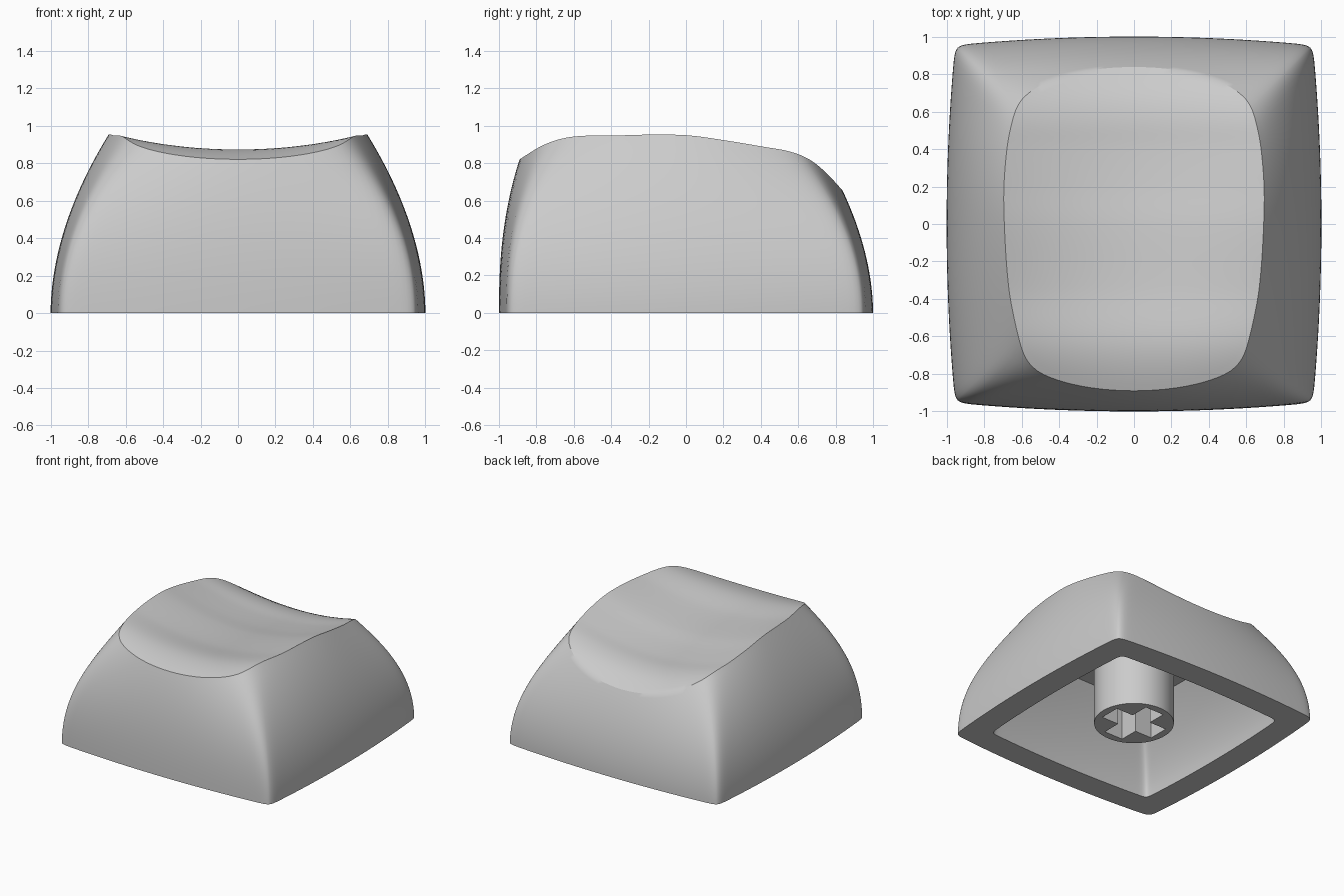
import bpy, bmesh, math

if "Cube" in bpy.data.objects:
    bpy.data.objects.remove(bpy.data.objects["Cube"], do_unlink=True)

grey = bpy.data.materials.new("plain grey")
grey.use_nodes = True
grey.diffuse_color = (0.6, 0.6, 0.6, 1)
grey.node_tree.nodes["Principled BSDF"].inputs["Base Color"].default_value = grey.diffuse_color


def smooth_curve(pts):
    """Return a smooth function through (t, value) points."""
    last = len(pts) - 1

    def slope(i):
        a, b = pts[max(i - 1, 0)], pts[min(i + 1, last)]
        return (b[1] - a[1]) / (b[0] - a[0])

    def value(t):
        t = min(max(t, pts[0][0]), pts[-1][0])
        i = 0
        while i < last - 1 and t > pts[i + 1][0]:
            i += 1
        (t0, v0), (t1, v1) = pts[i], pts[i + 1]
        d = t1 - t0
        s = (t - t0) / d
        m0, m1 = slope(i) * d, slope(i + 1) * d
        rise = v1 - v0
        return v0 + s * (m0 + s * (3 * rise - 2 * m0 - m1 + s * (m0 + m1 - 2 * rise)))
    return value


def bisect(below, lo, hi):
    for _ in range(32):
        mid = (lo + hi) / 2
        if below(mid):
            lo = mid
        else:
            hi = mid
    return (lo + hi) / 2


# Dish centre line from front to back; it also rises to the sides
dish_line = smooth_curve([(-1, .75), (-.89, .82), (-.65, .872), (-.35, .842), (0, .818), (.2, .792),
                          (.4, .773), (.57, .764), (.7, .73), (.85, .645), (1, .54)])


def dish(x, y):
    return dish_line(y) + (.275 + .03 * y - .2 * y * y) * x * x


def section(angle, sx, sy, bow, sharp):
    """Point on a bowed, round-cornered rectangle in the given direction."""
    c, s = math.cos(angle), math.sin(angle)

    def inside(r):
        u, v = abs(r * c / sx), abs(r * s / sy)
        return (u + bow * v * v) ** sharp + (v + bow * u * u) ** sharp < 1
    r = bisect(inside, 0, 1.5)
    return r * c, r * s


def outer(angle, z):
    side = 1 - .34 * z ** 1.9
    if math.sin(angle) > 0:
        depth, extra = 1 - .365 * z ** 1.9, .165
    else:
        depth, extra = 1 - .177 * z ** 2.4, .14
    h = z / .9
    return section(angle, side, depth, .05 + extra * h ** 3, 45 - 29 * min(h, 1))


def inner(angle, z):
    w = .79 - .28 * (z / CEILING) ** 1.6
    return section(angle, w, w, .04, 50)


# Directions, packed closely round the four corners
angles = []
for quarter in range(4):
    for i in range(40):
        s = i / 20 - 1
        angles.append(math.pi / 4 * (2 * quarter + 1 + math.copysign(abs(s) ** 1.7, s)))

rim = [bisect(lambda z: z < dish(*outer(a, z)), .3, 1.04) for a in angles]
WALL, DISH, CEILING = 24, 24, .6

# Rings run from the cavity ceiling, down, round the base, up and over the dish
rings = []
for k in range(13):
    z = CEILING * (1 - k / 12)
    rings.append([(*inner(a, z), z) for a in angles])
for k in range(WALL + 1):
    rings.append([(*outer(a, top * k / WALL), top * k / WALL) for a, top in zip(angles, rim)])
edge = rings[-1]
for k in range(1, DISH):
    f = 1 - k / DISH
    rings.append([(x * f, y * f, dish(x * f, y * f)) for x, y, _ in edge])

bm = bmesh.new()
loops = [[bm.verts.new(p) for p in ring] for ring in rings]
n = len(angles)
for lower, upper in zip(loops, loops[1:]):
    for i in range(n):
        j = (i + 1) % n
        bm.faces.new((lower[i], lower[j], upper[j], upper[i]))
centre = bm.verts.new((0, 0, dish(0, 0)))
for i in range(n):
    bm.faces.new((loops[-1][i], loops[-1][(i + 1) % n], centre))
bm.faces.new(loops[0])
bmesh.ops.recalc_face_normals(bm, faces=bm.faces)
mesh = bpy.data.meshes.new("cap_shell")
bm.to_mesh(mesh)
bm.free()
shell = bpy.data.objects.new("cap_shell", mesh)
bpy.context.collection.objects.link(shell)

# Mounting stem with a cross-shaped socket
bpy.ops.mesh.primitive_cylinder_add(vertices=64, radius=.3, depth=.59, location=(0, 0, .325))
stem = bpy.context.object
stem.name = "mounting_stem"
cutters = []
for size in ((.48, .17, .8), (.17, .48, .8)):
    bpy.ops.mesh.primitive_cube_add(size=1, location=(0, 0, .05))
    cutter = bpy.context.object
    cutter.name = "socket_cutter"
    cutter.scale = size
    cutter.hide_render = True
    cutters.append(cutter)
    cut = stem.modifiers.new("socket", "BOOLEAN")
    cut.operation = "DIFFERENCE"
    cut.solver = "EXACT"
    cut.object = cutter

bpy.ops.object.select_all(action="DESELECT")
stem.select_set(True)
bpy.context.view_layer.objects.active = stem
bpy.ops.object.convert(target="MESH")
for cutter in cutters:
    bpy.data.objects.remove(cutter, do_unlink=True)

# Material and shading
for ob in (shell, stem):
    ob.data.materials.clear()
    ob.data.materials.append(grey)
    bpy.ops.object.select_all(action="DESELECT")
    ob.select_set(True)
    bpy.context.view_layer.objects.active = ob
    bpy.ops.object.shade_smooth_by_angle(angle=math.radians(32))
